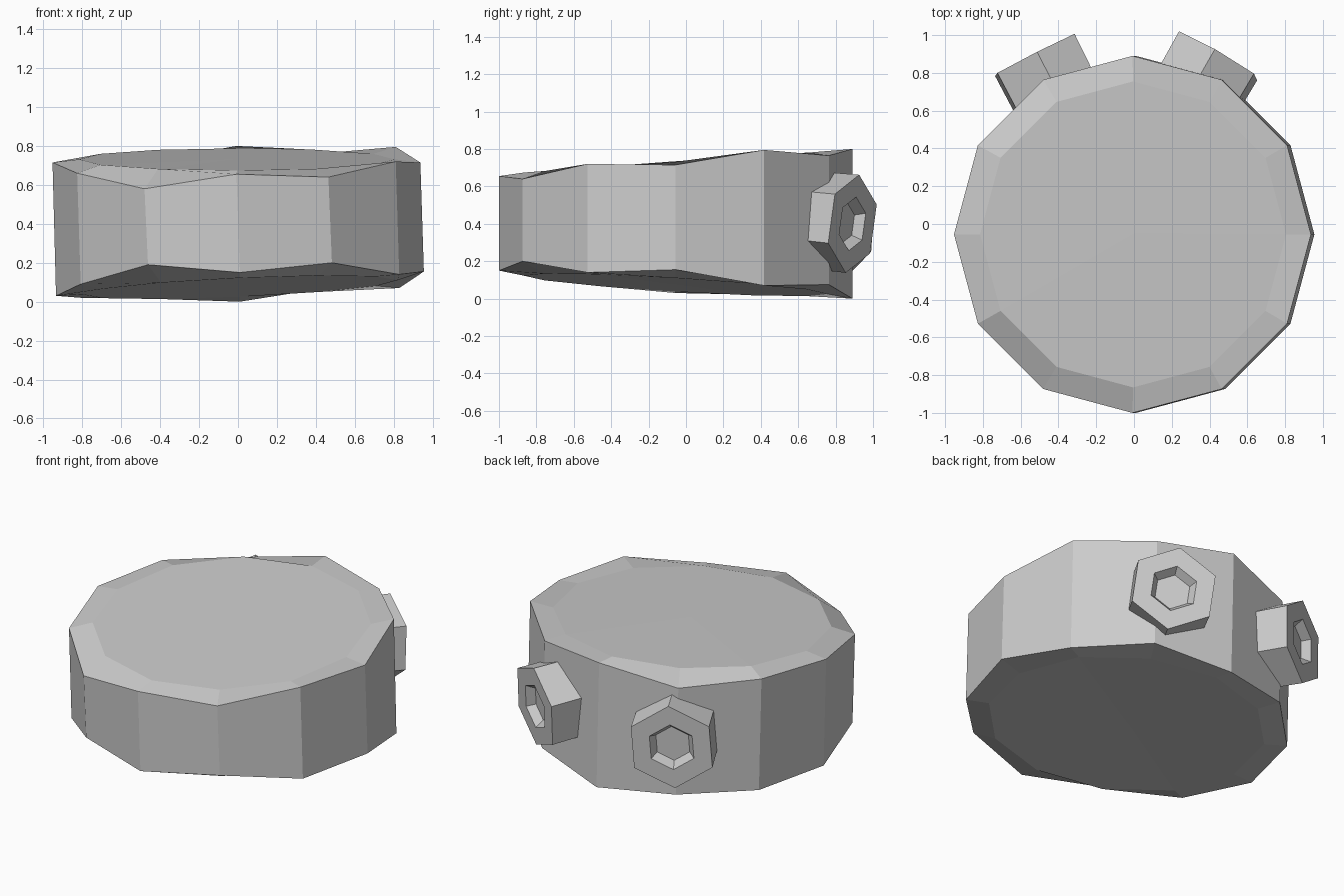
import bpy
import bmesh
from math import cos, sin, pi, radians
from mathutils import Vector

cube = bpy.data.objects.get("Cube")
if cube:
    bpy.data.objects.remove(cube, do_unlink=True)

SIDES = 12

# Single stone grey
grey = bpy.data.materials.new("stone_grey")
grey.use_nodes = True
colour = (0.6, 0.6, 0.6, 1)
grey.diffuse_color = colour
grey.node_tree.nodes["Principled BSDF"].inputs["Base Color"].default_value = colour


def finish(bm, name):
    """Turn a bmesh into a flat shaded grey object."""
    bmesh.ops.recalc_face_normals(bm, faces=bm.faces[:])
    mesh = bpy.data.meshes.new(name)
    bm.to_mesh(mesh)
    bm.free()
    mesh.materials.append(grey)
    obj = bpy.data.objects.new(name, mesh)
    bpy.context.scene.collection.objects.link(obj)
    return obj


def bridge(bm, a, b):
    """Join two closed rings with a band of quads."""
    n = len(a)
    for i in range(n):
        j = (i + 1) % n
        bm.faces.new((a[i], a[j], b[j], b[i]))


def fan(bm, ring, point):
    """Close a ring with triangles that meet at a point."""
    tip = bm.verts.new(point)
    for i, v in enumerate(ring):
        bm.faces.new((v, ring[(i + 1) % len(ring)], tip))


def body_ring(bm, radius, cx, height):
    """Ring that starts at the front and runs towards +x."""
    verts = []
    for i in range(SIDES):
        a = 2 * pi * i / SIDES - pi / 2
        x, y = cx + radius * cos(a), radius * sin(a) - 0.055
        verts.append(bm.verts.new((x, y, height(i, x, y))))
    return verts


# Stone drum with uneven rims and chipped top and bottom edges
top_rim = [.655, .64, .72, .715, .795, .765, .80, .715, .735, .715, .66, .58]
low_rim = [.15, .20, .14, .155, .07, .075, 0, .03, .02, .03, .09, .19]


def top_plane(i, x, y):
    return 0.735 + 0.07 * y


def low_plane(i, x, y):
    return 0.07 - 0.06 * y + 0.045 * x


bm = bmesh.new()
top_inner = body_ring(bm, 0.81, -0.005, top_plane)
top_outer = body_ring(bm, 0.945, -0.008, lambda i, x, y: top_rim[i])
low_outer = body_ring(bm, 0.945, 0.01, lambda i, x, y: low_rim[i])
low_inner = body_ring(bm, 0.81, 0.01, low_plane)
fan(bm, top_inner, (0, -0.05, 0.735))
bridge(bm, top_inner, top_outer)
bridge(bm, top_outer, low_outer)
bridge(bm, low_outer, low_inner)
fan(bm, low_inner, (0, -0.05, 0.075))
finish(bm, "drum_body")


def hex_socket(name, centre, heading, droop, roll):
    """Hexagonal stud on the back wall with a recessed hexagonal hole."""
    h, d = radians(heading), radians(droop)
    axis = Vector((cos(h) * cos(d), sin(h) * cos(d), -sin(d)))
    side = Vector((-sin(h), cos(h), 0))
    up = axis.cross(side)
    bm = bmesh.new()
    rings = []
    # radius and offset along the axis, from the buried base to the hole floor
    for radius, offset in ((0.26, -0.3), (0.265, 0), (0.145, 0), (0.11, -0.05)):
        ring = []
        for i in range(6):
            a = radians(60 * i + 90 + roll)
            point = side * cos(a) * radius + up * sin(a) * radius
            ring.append(bm.verts.new(Vector(centre) + point + axis * offset))
        rings.append(ring)
    for a, b in zip(rings, rings[1:]):
        bridge(bm, a, b)
    bm.faces.new(rings[0])
    bm.faces.new(rings[-1])
    finish(bm, name)


hex_socket("left_back_socket", (0.445, 0.89, 0.40), 60, 5, -7)
hex_socket("right_back_socket", (-0.525, 0.895, 0.40), 117, 2, 4)
